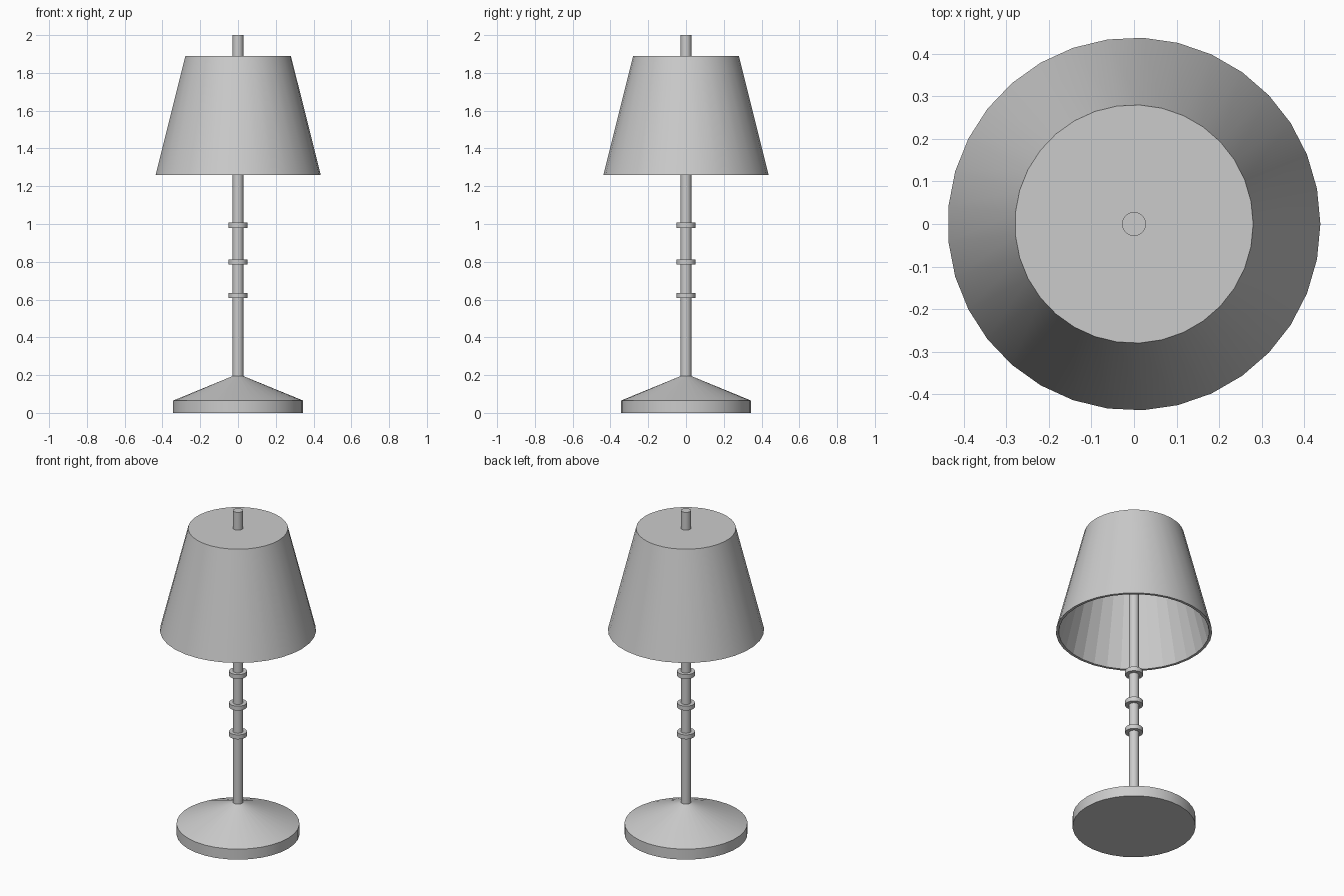
import bpy, bmesh, math

if "Cube" in bpy.data.objects:
    bpy.data.objects.remove(bpy.data.objects["Cube"])

SIDES = 33


def lathe(name, profile, sides=SIDES, flat_bands=()):
    """Revolve (radius, z) points about z; radius-0 ends are avoided by capping with n-gons."""
    bm = bmesh.new()
    rings = []
    for r, z in profile:
        rings.append([bm.verts.new((r * math.cos(2 * math.pi * i / sides),
                                    r * math.sin(2 * math.pi * i / sides), z))
                      for i in range(sides)])
    flat = []
    for band, (a, b) in enumerate(zip(rings, rings[1:])):
        for i in range(sides):
            j = (i + 1) % sides
            f = bm.faces.new((a[i], a[j], b[j], b[i]))
            if band in flat_bands:
                f.material_index = 0
                flat.append(f)
    bm.faces.new(rings[0])
    bm.faces.new(rings[-1])
    bmesh.ops.recalc_face_normals(bm, faces=bm.faces)
    bm.faces.index_update()
    flat_ids = [f.index for f in flat]
    mesh = bpy.data.meshes.new(name)
    bm.to_mesh(mesh)
    bm.free()
    obj = bpy.data.objects.new(name, mesh)
    bpy.context.collection.objects.link(obj)
    bpy.ops.object.select_all(action='DESELECT')
    obj.select_set(True)
    bpy.context.view_layer.objects.active = obj
    bpy.ops.object.shade_smooth_by_angle(angle=math.radians(15))
    for i in flat_ids:
        mesh.polygons[i].use_smooth = False
    return obj


# Weighted foot: short drum with a shallow cone on top
lathe("base", [(0.345, 0), (0.345, 0.065), (0.028, 0.195)])

# Central pole, running through the shade to the finial end
lathe("pole", [(0.028, 0.19), (0.028, 2.0)])

# Decorative collars on the pole
for k, z in enumerate((0.607, 0.785, 0.98)):
    lathe(f"collar_{k + 1}", [(0.05, z), (0.05, z + 0.027)])

# Hollow shade: closed top, open bottom, faceted inside
lathe("shade", [(0.28, 1.89), (0.438, 1.26), (0.422, 1.26), (0.267, 1.875)],
      flat_bands=(2,))
